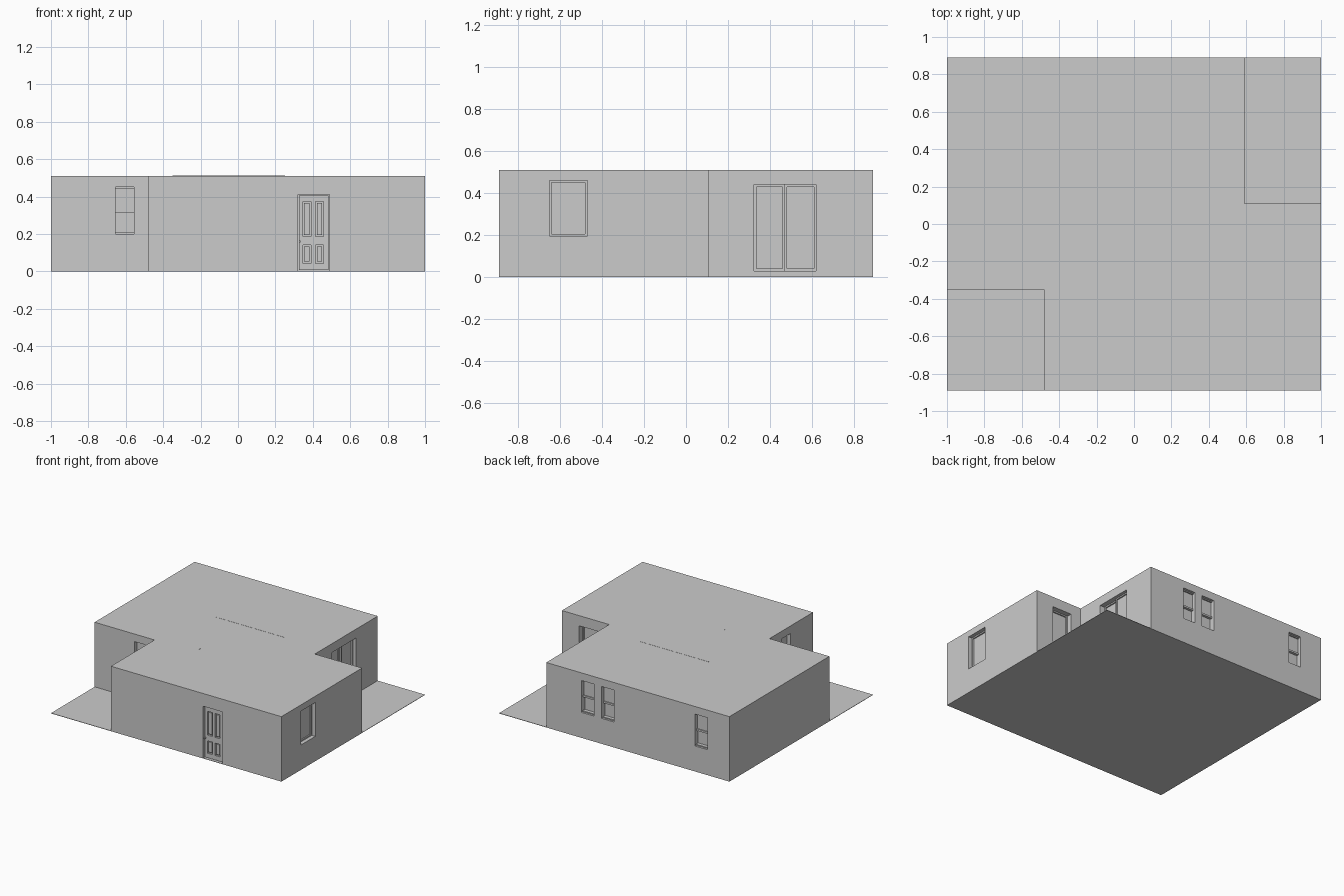
import bpy, bmesh

if "Cube" in bpy.data.objects:
    bpy.data.objects.remove(bpy.data.objects["Cube"])

H = 0.51  # wall height


def mesh_object(name, bm):
    bmesh.ops.recalc_face_normals(bm, faces=bm.faces)
    me = bpy.data.meshes.new(name)
    bm.to_mesh(me)
    bm.free()
    ob = bpy.data.objects.new(name, me)
    bpy.context.collection.objects.link(ob)
    return ob


def add_box(bm, lo, hi):
    vs = bmesh.ops.create_cube(bm, size=1)["verts"]
    for v in vs:
        v.co = [(a + b) / 2 + c * abs(b - a) for a, b, c in zip(lo, hi, v.co)]


class Wall:
    """Wall plane: axis it faces, direction sign, and position."""
    def __init__(self, axis, sign, pos):
        self.axis, self.sign, self.pos = axis, sign, pos

    def box(self, bm, u0, u1, z0, z1, d0, d1):
        # u runs along the wall, d is depth into the wall
        a, b = self.pos - self.sign * d0, self.pos - self.sign * d1
        if self.axis == "x":
            add_box(bm, (a, u0, z0), (b, u1, z1))
        else:
            add_box(bm, (u0, a, z0), (u1, b, z1))


cutters = bmesh.new()


def opening(wall, u0, u1, z0, z1, depth):
    wall.box(cutters, u0, u1, z0, z1, -0.02, depth)


def sash_window(name, wall, u0, u1, z0=0.2, z1=0.45):
    opening(wall, u0, u1, z0, z1, 0.05)
    bm = bmesh.new()
    mid = 0.32
    wall.box(bm, u0, u1, mid, z1, 0.03, 0.05)             # upper pane
    wall.box(bm, u0, u1, z0, mid, 0.042, 0.05)            # lower pane
    wall.box(bm, u0, u1, mid - 0.008, mid + 0.006, 0.022, 0.05)
    wall.box(bm, u0, u1, z1 - 0.007, z1, 0.02, 0.05)      # head
    wall.box(bm, u0, u1, z0, z0 + 0.008, 0.015, 0.05)     # sill
    mesh_object(name, bm)


def framed_pane(name, wall, u0, u1, z0, z1, depth):
    opening(wall, u0, u1, z0, z1, depth + 0.02)
    bm = bmesh.new()
    w = 0.01
    wall.box(bm, u0, u1, z0, z1, depth + 0.01, depth + 0.02)
    for a, b in ((u0, u0 + w), (u1 - w, u1)):
        wall.box(bm, a, b, z0, z1, depth, depth + 0.02)
    for a, b in ((z0, z0 + w), (z1 - w, z1)):
        wall.box(bm, u0, u1, a, b, depth, depth + 0.02)
    mesh_object(name, bm)


front = Wall("y", -1, -0.89)
front_recess = Wall("y", -1, -0.35)
left_recess = Wall("x", -1, -0.48)
back = Wall("y", 1, 0.89)
back_recess = Wall("y", 1, 0.11)
right = Wall("x", 1, 1.0)
right_recess = Wall("x", 1, 0.59)

# floor slab
bm = bmesh.new()
add_box(bm, (-1, -0.89, 0), (1, 0.89, 0.003))
mesh_object("floor_slab", bm)

# house body: rectangle with two notched corners
bm = bmesh.new()
outline = [(-0.48, -0.89), (1, -0.89), (1, 0.11), (0.59, 0.11),
           (0.59, 0.89), (-1, 0.89), (-1, -0.35), (-0.48, -0.35)]
face = bm.faces.new([bm.verts.new((x, y, 0)) for x, y in outline])
top = bmesh.ops.extrude_face_region(bm, geom=[face])["geom"]
bmesh.ops.translate(bm, vec=(0, 0, H),
                    verts=[g for g in top if isinstance(g, bmesh.types.BMVert)])
body = mesh_object("house_body", bm)

# windows
sash_window("front_window", front_recess, -0.655, -0.555)
sash_window("side_window", left_recess, -0.61, -0.50)
for i, u in enumerate((0.175, 0.0, -0.81)):
    sash_window(f"back_window_{i + 1}", back, u, u + 0.11)
framed_pane("right_window", right, -0.65, -0.47, 0.195, 0.46, 0.03)

# patio doors: two sliding leaves at different depths, and a single door
framed_pane("sliding_leaf_1", right_recess, 0.325, 0.47, 0.03, 0.44, 0.04)
framed_pane("sliding_leaf_2", right_recess, 0.47, 0.62, 0.03, 0.44, 0.025)
framed_pane("back_door", back_recess, 0.68, 0.85, 0.003, 0.43, 0.04)

# panelled front door
opening(front, 0.32, 0.49, 0.003, 0.41, 0.04)
bm = bmesh.new()
front.box(bm, 0.32, 0.49, 0.003, 0.41, 0.03, 0.04)
for a, b in ((0.326, 0.347), (0.391, 0.415), (0.456, 0.485)):   # stiles
    front.box(bm, a, b, 0.008, 0.405, 0.015, 0.03)
for a, b in ((0.008, 0.043), (0.14, 0.185), (0.372, 0.405)):    # rails
    front.box(bm, 0.326, 0.485, a, b, 0.0152, 0.03)
for u in (0.354, 0.422):                                        # raised panels
    for a, b in ((0.052, 0.132), (0.194, 0.364)):
        front.box(bm, u, u + 0.028, a, b, 0.021, 0.03)
mesh_object("front_door", bm)

bm = bmesh.new()
front.box(bm, 0.327, 0.335, 0.155, 0.165, 0.002, 0.016)
mesh_object("door_handle", bm)

# slivers of interior parts just breaking through the flat roof
bm = bmesh.new()
add_box(bm, (-0.35, 0.214, 0.49), (0.25, 0.22, H + 0.001))
add_box(bm, (-0.135, -0.30, 0.49), (-0.128, -0.28, H + 0.001))
mesh_object("roof_slivers", bm)

# cut all openings out of the body
cutter = mesh_object("opening_cutters", cutters)
cutter.hide_render = True
cutter.hide_viewport = True
cutter.display_type = "WIRE"
mod = body.modifiers.new("openings", "BOOLEAN")
mod.operation = "DIFFERENCE"
mod.solver = "EXACT"
mod.use_self = True
mod.object = cutter
